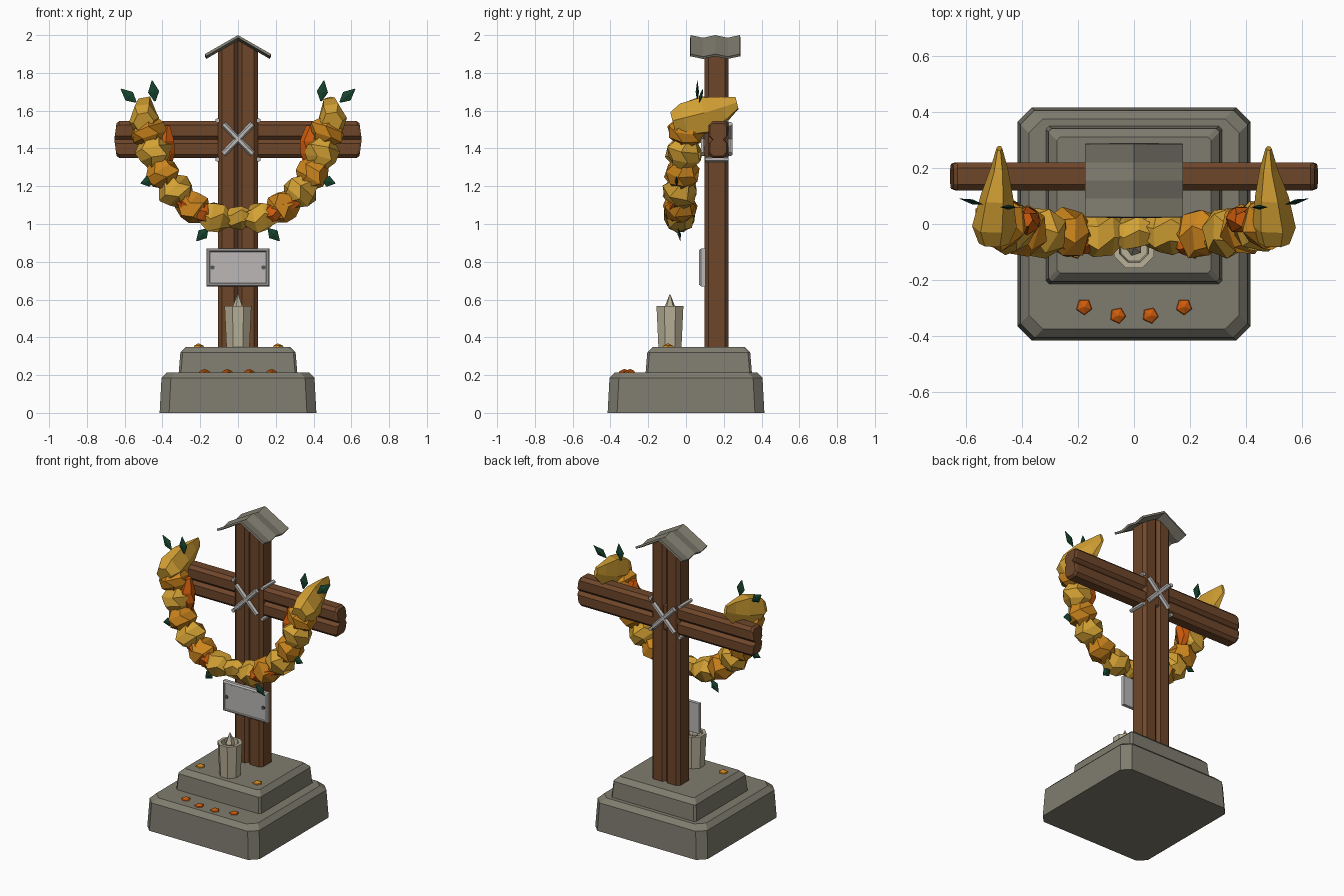
import bpy, math, random
from mathutils import Vector

random.seed(4)
if "Cube" in bpy.data.objects:
    bpy.data.objects.remove(bpy.data.objects["Cube"])


def material(name, r, g, b):
    m = bpy.data.materials.new(name)
    m.use_nodes = True
    lin = [(c / 255) ** 2.2 for c in (r, g, b)] + [1]
    m.diffuse_color = lin
    bsdf = next(n for n in m.node_tree.nodes if n.type == 'BSDF_PRINCIPLED')
    bsdf.inputs["Base Color"].default_value = lin
    return m


STONE = material("grey stone", 126, 123, 110)
WOOD = material("brown wood", 110, 72, 46)
METAL = material("pale metal", 185, 182, 180)
RIVET = material("dark rivet", 85, 85, 88)
WAX = material("cream wax", 182, 174, 150)
GOLD = material("gold petal", 211, 160, 55)
AMBER = material("amber petal", 204, 132, 34)
ORANGE = material("orange petal", 205, 92, 20)
LEAF = material("dark green leaf", 28, 68, 48)


def make(name, verts, faces, mat):
    me = bpy.data.meshes.new(name)
    me.from_pydata([tuple(v) for v in verts], [], faces)
    me.materials.append(mat)
    ob = bpy.data.objects.new(name, me)
    bpy.context.collection.objects.link(ob)
    # make normals consistent
    import bmesh
    bm = bmesh.new()
    bm.from_mesh(me)
    bmesh.ops.recalc_face_normals(bm, faces=bm.faces)
    bm.to_mesh(me)
    bm.free()
    return ob


def loft(name, rings, mat):
    """Skin equal-length rings and cap both ends."""
    n = len(rings[0])
    faces = [(k * n + i, k * n + (i + 1) % n, (k + 1) * n + (i + 1) % n, (k + 1) * n + i)
             for k in range(len(rings) - 1) for i in range(n)]
    faces += [tuple(range(n))[::-1], tuple(range((len(rings) - 1) * n, len(rings) * n))]
    return make(name, [v for r in rings for v in r], faces, mat)


def circle(center, axis, radius, sides, turn=0.0, flat=1.0, jitter=0.0):
    axis = Vector(axis).normalized()
    side = Vector((0, 1, 0)) if abs(axis.y) < 0.7 else Vector((1, 0, 0))
    u = axis.cross(side).normalized()
    w = axis.cross(u)
    ring = []
    for i in range(sides):
        a = turn + math.tau * i / sides
        r = radius * (1 + random.uniform(-jitter, jitter))
        ring.append(Vector(center) + u * math.cos(a) * r + w * math.sin(a) * r * flat)
    return ring


def rod(name, a, b, radius, mat, sides=6):
    a, b = Vector(a), Vector(b)
    loft(name, [circle(p, b - a, radius, sides) for p in (a, b)], mat)


# Stepped stone base
def rect(hx, y0, y1, z, c):
    return [(hx, y0 + c, z), (hx, y1 - c, z), (hx - c, y1, z), (-hx + c, y1, z),
            (-hx, y1 - c, z), (-hx, y0 + c, z), (-hx + c, y0, z), (hx - c, y0, z)]


def tier(name, hx, y0, y1, z0, z1, corner):
    loft(name, [rect(hx - i, y0 + i, y1 - i, z, corner)
                for i, z in ((0, z0), (0.01, z1 - 0.03), (0.04, z1))], STONE)


tier("lower_base", 0.415, -0.415, 0.415, 0, 0.215, 0.05)
tier("upper_base", 0.315, -0.215, 0.35, 0.2, 0.35, 0.012)


# Grooved timbers: across/depth section with a V notch front and back
def section(w, d, c=0.02, g=0.02):
    half = [(-w, -d + c), (-w + c, -d), (-g, -d), (0, -d + g), (g, -d), (w - c, -d), (w, -d + c)]
    return half + [(-x, -y) for x, y in half]


post = section(0.105, 0.064)
loft("post", [[(x, 0.162 + y, 0.34) for x, y in post],
              [(x, 0.162 + y, 1.975 - abs(x) * 0.57) for x, y in post]], WOOD)

beam = section(0.098, 0.05)
rings = []
for x, s in ((-0.655, 0.88), (-0.64, 1), (0.64, 1), (0.655, 0.88)):
    rings.append([(x - math.copysign(h * 0.12, x), 0.17 + d * s, 1.447 + h * s) for h, d in beam])
loft("crossbeam", rings, WOOD)

# Corrugated gable roof
rows = [(0.025 + 0.065 * i, -0.014 * (i % 2)) for i in range(5)]
verts = [(x, y, z + dz) for y, dz in rows for x, z in ((-0.175, 1.9), (0, 2.0), (0.175, 1.9))]
roof = make("gable_roof", verts, [(3 * k + i, 3 * k + i + 1, 3 * k + i + 4, 3 * k + i + 3)
                                  for k in range(4) for i in range(2)], STONE)
thick = roof.modifiers.new("thickness", 'SOLIDIFY')
thick.thickness = 0.014
thick.offset = -1

# Metal lashings
for s in (-1, 1):
    for label, y in (("front", 0.092), ("back", 0.232)):
        rod(label + "_lashing", (-0.078 * s, y, 1.37), (0.078 * s, y, 1.53), 0.016, METAL)
    for z in (1.342, 1.548):
        rod("side_lashing", (0.108 * s, 0.1, z), (0.108 * s, 0.225, z), 0.013, METAL)

# Name plate with raised rim and two rivets
def plate_ring(i, y):
    return [(sx * (0.166 - i), y, 0.77 + sz * (0.1 - i))
            for sx, sz in ((-1, -1), (1, -1), (1, 1), (-1, 1))]


loft("plate", [plate_ring(i, y) for i, y in
               ((0, 0.102), (0, 0.08), (0.008, 0.07), (0.014, 0.07), (0.017, 0.075))], METAL)
for s in (-1, 1):
    rod("plate_rivet", (0.135 * s, 0.08, 0.77), (0.135 * s, 0.068, 0.77), 0.012, RIVET)

# Hollow-topped candle with a pointed wick
loft("candle", [circle((0, -0.085, z), (0, 0, 1), r, 8, math.pi / 8)
                for r, z in ((0.066, 0.345), (0.077, 0.565), (0.056, 0.565), (0.05, 0.525))], WAX)
loft("candle_flame", [circle((0, -0.085, z), (0, 0, 1), r, 5)
                      for r, z in ((0.02, 0.52), (0.03, 0.56), (0.002, 0.628))], WAX)

# Small blossoms on the steps
for s in (-1, 1):
    for x, y, z in ((0.178, -0.295, 0.212), (0.058, -0.326, 0.212), (0.21, -0.095, 0.347)):
        loft("blossom", [circle((x * s, y, z + h), (0, 0, 1), r, 5, x * 9)
                         for r, h in ((0.031, 0), (0.027, 0.009), (0.003, 0.02))], ORANGE if z < 0.3 else AMBER)


# Garland of faceted petal clusters
def cluster(name, a, b, radius, mat, flat=1.0, shape=((-0.2, 0.5), (0.2, 0.95), (0.65, 1), (1.2, 0.55))):
    a, b = Vector(a), Vector(b)
    turn = random.random()
    loft(name, [circle(a.lerp(b, t), b - a, radius * r, 6, turn + 0.5 * (k % 2), flat, 0.1)
                for k, (t, r) in enumerate(shape)], mat)


path = [((0.06, -0.03, 1.025), 0.082, GOLD), ((0.19, -0.035, 1.055), 0.09, AMBER),
        ((0.29, -0.03, 1.13), 0.092, GOLD), ((0.37, -0.025, 1.22), 0.09, AMBER),
        ((0.43, -0.02, 1.32), 0.095, GOLD), ((0.455, 0.0, 1.44), 0.098, AMBER),
        ((0.49, 0.01, 1.54), 0, GOLD)]
cluster("garland_center", (-0.06, -0.03, 1.035), (0.06, -0.03, 1.035), 0.062, GOLD)
for s in (-1, 1):
    def side(p):
        return (p[0] * s, p[1], p[2])
    for (p, r, mat), (q, _, _) in zip(path, path[1:]):
        cluster("garland_cluster", side(p), side(q), r, mat)
    # end cluster draped back over the crossbeam
    loft("garland_end", [circle(side(p), (0, 1, 0.25), r, 6, 0.4, f, 0.06) for p, r, f in
         (((0.5, -0.07, 1.54), 0.055, 1), ((0.5, -0.01, 1.55), 0.1, 0.8),
          ((0.49, 0.1, 1.575), 0.108, 0.55), ((0.48, 0.2, 1.61), 0.075, 0.4),
          ((0.48, 0.27, 1.64), 0.035, 0.3))], GOLD)
    # deeper orange petals
    cluster("low_orange_petals", side((0.15, -0.06, 1.04)), side((0.29, -0.06, 1.115)), 0.054, ORANGE)
    cluster("high_orange_petals", side((0.375, 0.015, 1.34)), side((0.385, 0.015, 1.49)), 0.05, ORANGE)
    # pointed leaves: base, tip
    for a, b in (((0.54, 0.07, 1.645), (0.62, 0.09, 1.715)), ((0.44, 0.06, 1.65), (0.455, 0.06, 1.76)),
                 ((0.445, -0.05, 1.235), (0.515, -0.05, 1.215)), ((0.16, -0.04, 0.975), (0.22, -0.03, 0.91))):
        a, b = Vector(side(a)), Vector(side(b))
        loft("garland_leaf", [circle(a.lerp(b, t), b - a, r, 4, 0, 0.3)
                              for t, r in ((0, 0.004), (0.45, 0.03), (1, 0.002))], LEAF)
